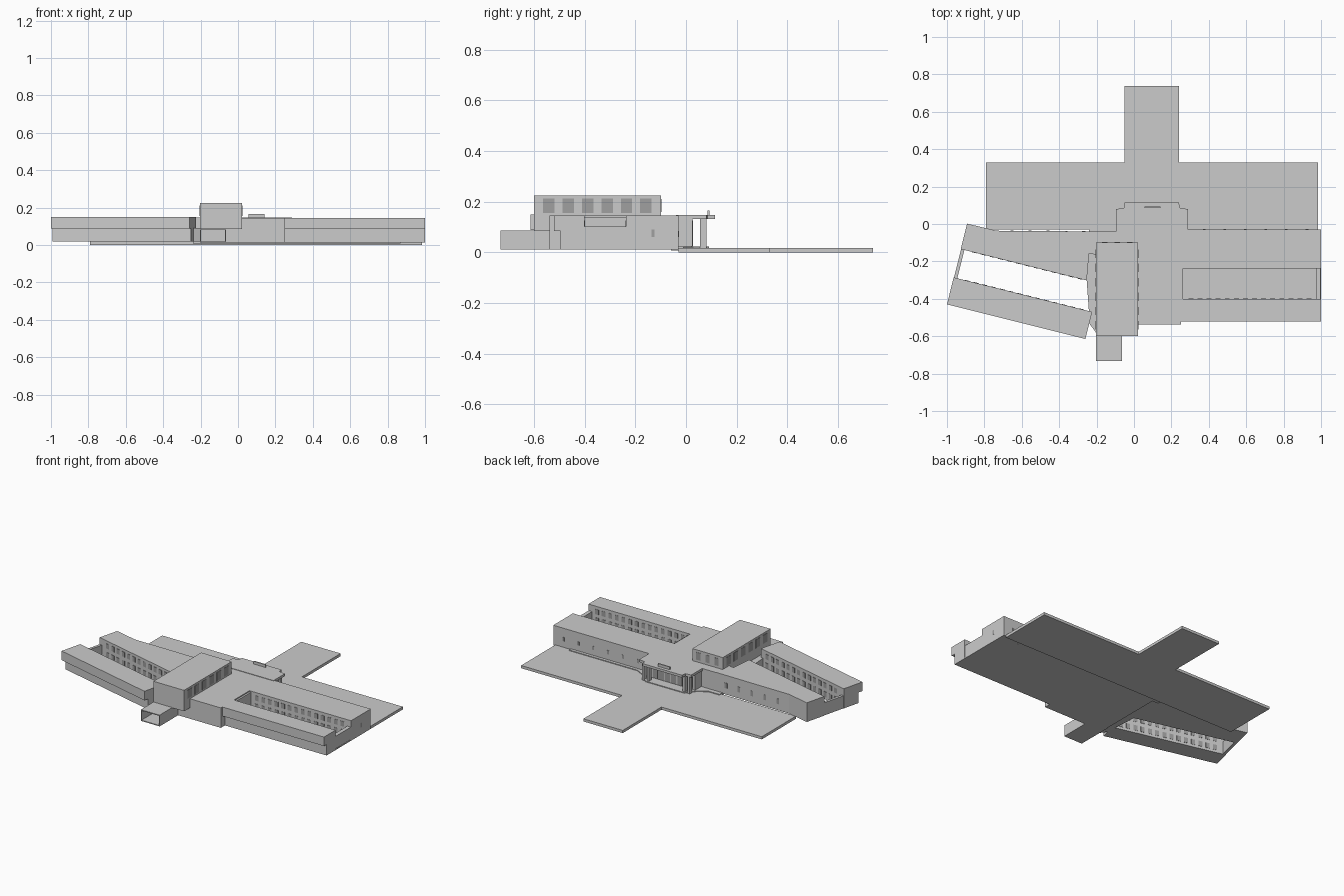
import bpy, bmesh, math

A = math.radians(14)


def prism(name, pts, z0, z1):
    """Extrude a plan outline between two heights."""
    bm = bmesh.new()
    face = bm.faces.new([bm.verts.new((x, y, z0)) for x, y in pts])
    ext = bmesh.ops.extrude_face_region(bm, geom=[face])
    for v in ext["geom"]:
        if isinstance(v, bmesh.types.BMVert):
            v.co.z = z1
    bmesh.ops.recalc_face_normals(bm, faces=bm.faces)
    return finish(name, bm)


def finish(name, bm):
    me = bpy.data.meshes.new(name)
    bm.to_mesh(me)
    bm.free()
    ob = bpy.data.objects.new(name, me)
    bpy.context.collection.objects.link(ob)
    return ob


def box(name, x0, x1, y0, y1, z0, z1):
    return prism(name, [(x0, y0), (x1, y0), (x1, y1), (x0, y1)], z0, z1)


def wing(u, v):
    """Plan point in the frame of the angled left wing."""
    return (-1 + u * math.cos(A) + v * math.sin(A),
            -0.43 - u * math.sin(A) + v * math.cos(A))


def wing_box(name, u0, u1, v0, v1, z0, z1):
    return prism(name, [wing(u0, v0), wing(u1, v0), wing(u1, v1), wing(u0, v1)], z0, z1)


def windows(name, a, b, n, width, z0, z1, t=0.002):
    """Evenly spaced thin panes along the wall line a-b."""
    dx, dy = b[0] - a[0], b[1] - a[1]
    ln = math.hypot(dx, dy)
    dx, dy = dx / ln, dy / ln
    bm = bmesh.new()
    for i in range(n):
        s = ln * (i + 0.5) / n
        cor = []
        for z in (z0, z1):
            for p, q in ((-1, -1), (1, -1), (1, 1), (-1, 1)):
                d = s + p * width / 2
                cor.append(bm.verts.new((a[0] + dx * d - dy * q * t,
                                         a[1] + dy * d + dx * q * t, z)))
        for f in ((3, 2, 1, 0), (4, 5, 6, 7), (0, 1, 5, 4),
                  (1, 2, 6, 5), (2, 3, 7, 6), (3, 0, 4, 7)):
            bm.faces.new([cor[k] for k in f])
    bmesh.ops.recalc_face_normals(bm, faces=bm.faces)
    ob = finish(name, bm)
    m = bpy.data.materials.get("glass") or bpy.data.materials.new("glass")
    m.diffuse_color = (0.35, 0.35, 0.35, 1)
    ob.data.materials.append(m)
    return ob


# Plaza, approach path and low terrace
prism("plaza", [(-0.79, -0.03), (0.985, -0.03), (0.985, 0.33), (0.24, 0.33), (0.24, 0.738),
                (-0.05, 0.738), (-0.05, 0.33), (-0.79, 0.33)], 0, 0.018)
prism("terrace", [(-0.24, -0.06), (0.87, -0.06), (0.87, -0.01), (0.365, -0.01), (0.29, 0.03),
                  (0.24, 0.09), (-0.05, 0.09), (-0.1, 0.025), (-0.16, -0.01), (-0.24, -0.01)],
      0.008, 0.023)

# Central hall and canopy roof
box("central_hall", -0.065, 0.25, -0.538, 0.0, 0.012, 0.145)
box("hall_west_side", -0.2, -0.065, -0.49, -0.04, 0.012, 0.145)
box("hall_lobby", -0.05, 0.24, 0.0, 0.025, 0.018, 0.135)
prism("canopy_roof", [(-0.095, -0.04), (0.29, -0.04), (0.29, 0.08), (0.245, 0.085),
                      (0.24, 0.115), (-0.05, 0.115), (-0.055, 0.085), (-0.095, 0.08)],
      0.132, 0.148)
for i, x in enumerate((-0.075, -0.04, 0.225, 0.262)):
    box(f"canopy_column_{i}", x - 0.008, x + 0.008, 0.055, 0.08, 0.015, 0.133)
for i, x in enumerate((-0.085, 0.265)):
    box(f"canopy_pier_{i}", x, x + 0.02, -0.04, 0.025, 0.015, 0.133)
box("roof_panel", 0.055, 0.143, 0.085, 0.093, 0.147, 0.166)
windows("lobby_glazing", (-0.04, 0.025), (0.23, 0.025), 6, 0.036, 0.025, 0.125)

# Raised tower block
box("tower", -0.203, 0.022, -0.6, -0.098, 0.085, 0.225)
windows("tower_side_windows_right", (0.022, -0.58), (0.022, -0.12), 6, 0.045, 0.155, 0.212)
windows("tower_side_windows_left", (-0.203, -0.58), (-0.203, -0.12), 6, 0.045, 0.155, 0.212)
windows("tower_back_windows", (-0.19, -0.098), (0.01, -0.098), 3, 0.03, 0.16, 0.21)

# Open rear tunnel under the tower
x0, x1, t = -0.203, -0.065, 0.005
box("tunnel_floor", x0, x1, -0.733, -0.49, 0.012, 0.018)
box("tunnel_roof", x0, x1, -0.733, -0.49, 0.081, 0.087)
box("tunnel_wall_left", x0, x0 + t, -0.733, -0.49, 0.018, 0.081)
box("tunnel_wall_right", x1 - t, x1, -0.733, -0.49, 0.018, 0.081)

# Right wing: two bars around a sunken court
box("right_back_bar", 0.25, 1.0, -0.237, -0.03, 0.012, 0.145)
box("right_front_bar_upper", 0.25, 1.0, -0.522, -0.4, 0.085, 0.145)
box("right_front_bar_lower", 0.25, 1.0, -0.495, -0.4, 0.012, 0.085)
box("right_court_floor", 0.25, 1.0, -0.4, -0.237, 0.012, 0.02)
box("right_court_end_wall", 0.972, 0.998, -0.4, -0.237, 0.02, 0.102)
box("right_court_inner_wall", 0.25, 0.262, -0.4, -0.237, 0.02, 0.138)
for row, (z0, z1) in enumerate(((0.035, 0.07), (0.092, 0.125))):
    windows(f"right_court_windows_north_{row}", (0.28, -0.237), (0.96, -0.237), 14, 0.026, z0, z1)
    windows(f"right_court_windows_south_{row}", (0.28, -0.4), (0.96, -0.4), 14, 0.026, z0, z1)
windows("right_back_wall_windows", (0.32, -0.03), (0.98, -0.03), 6, 0.014, 0.06, 0.085)
windows("right_end_window", (1.0, -0.16), (1.0, -0.1), 1, 0.012, 0.06, 0.09, 0.0005)

# Left wing: two angled bars, the rear one a wedge
w = 0.694
prism("left_back_bar", [wing(0, 0.305), wing(w, 0.305), (-0.24, -0.157), (-0.2, -0.165),
                        (-0.2, -0.04), (-0.735, -0.036), wing(0, 0.445)], 0.018, 0.146)
wing_box("left_front_bar_upper", 0, 0.763, 0, 0.149, 0.088, 0.149)
wing_box("left_front_bar_lower", 0, 0.763, 0.03, 0.149, 0.018, 0.088)
wing_box("left_court_end_wall", 0.002, 0.02, 0.149, 0.305, 0.018, 0.102)
prism("left_link", [wing(0.745, 0.1), (-0.2, -0.585), (-0.2, -0.16), (-0.24, -0.157),
                    wing(w, 0.305), wing(0.745, 0.149)], 0.018, 0.09)
for row, (z0, z1) in enumerate(((0.035, 0.07), (0.095, 0.128))):
    windows(f"left_court_windows_south_{row}", wing(0.05, 0.149), wing(0.73, 0.149),
            14, 0.026, z0, z1)
    windows(f"left_court_windows_north_{row}", wing(0.05, 0.305), wing(0.68, 0.305),
            13, 0.026, z0, z1)
windows("left_back_wall_windows", (-0.7, -0.036), (-0.22, -0.04), 5, 0.018, 0.06, 0.095)
